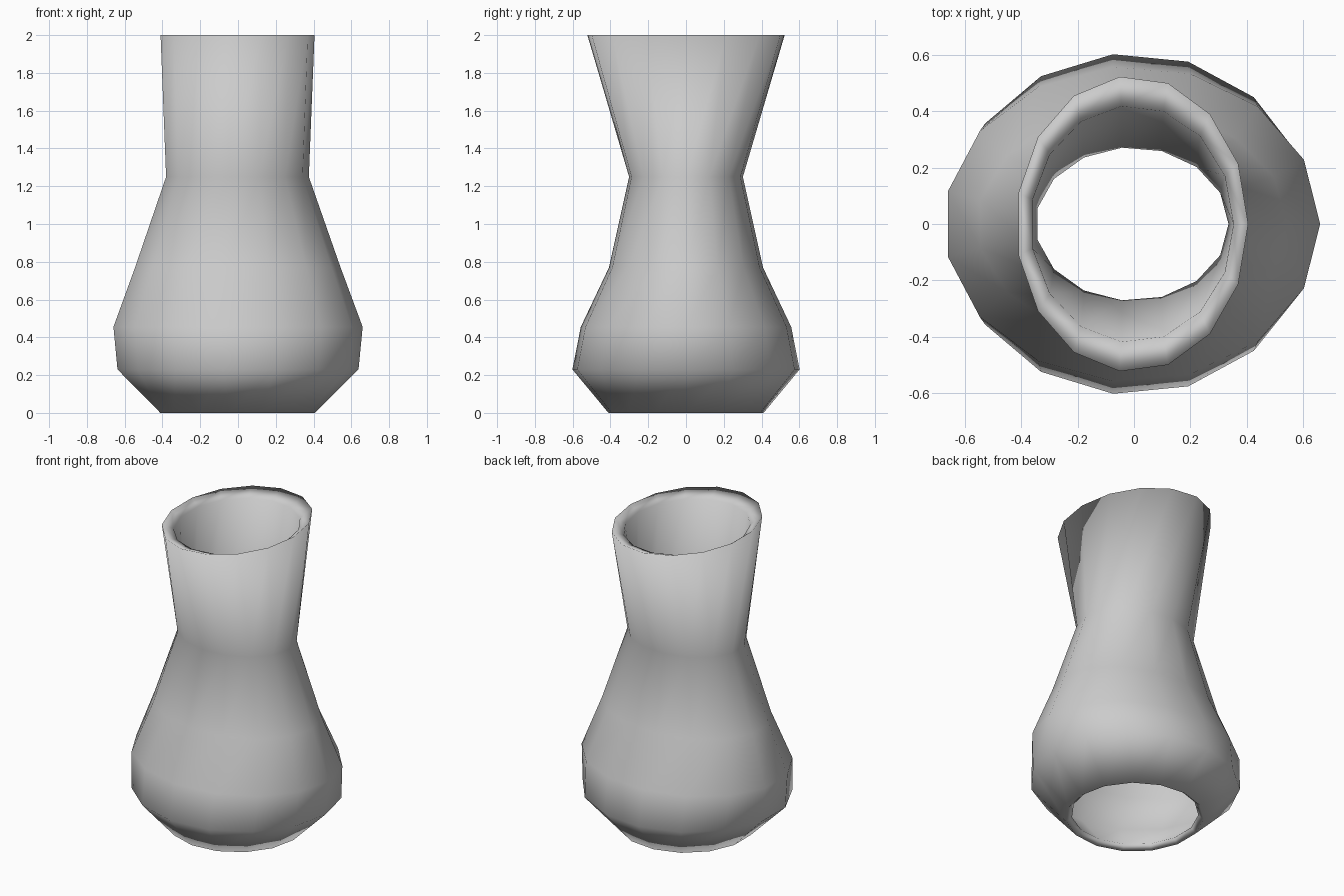
import bpy, bmesh
from math import cos, sin, tau

cube = bpy.data.objects.get("Cube")
if cube:
    bpy.data.objects.remove(cube)

SIDES = 15
CENTRE_X = -0.007

# Elliptical sections: half width, half depth, height
OUTER = [(0.413, 0.413, 0), (0.645, 0.605, 0.23), (0.667, 0.56, 0.455),
         (0.55, 0.41, 0.77), (0.382, 0.303, 1.25), (0.412, 0.525, 2)]
INNER = [(0.36, 0.42, 1.96), (0.342, 0.272, 1.25), (0.51, 0.375, 0.77),
         (0.63, 0.52, 0.45), (0.605, 0.565, 0.245), (0.38, 0.38, 0.03)]


def add_ring(bm, half_x, half_y, z):
    """One closed elliptical loop of vertices."""
    angles = [tau * i / SIDES for i in range(SIDES)]
    return [bm.verts.new((CENTRE_X + half_x * cos(a), half_y * sin(a), z))
            for a in angles]


# Grey finish
grey = bpy.data.materials.new("plain grey")
grey.use_nodes = True
color = (0.6, 0.6, 0.6, 1)
grey.diffuse_color = color
grey.node_tree.nodes["Principled BSDF"].inputs["Base Color"].default_value = color

# Open-ended vase wall: up the outside, over the rim, down the inside
bm = bmesh.new()
rings = [add_ring(bm, *section) for section in OUTER + INNER]
for low, high in zip(rings, rings[1:] + rings[:1]):
    for i in range(SIDES):
        j = (i + 1) % SIDES
        bm.faces.new((low[i], low[j], high[j], high[i])).smooth = True
bmesh.ops.recalc_face_normals(bm, faces=bm.faces)

mesh = bpy.data.meshes.new("vase_body")
bm.to_mesh(mesh)
bm.free()
mesh.materials.append(grey)
vase = bpy.data.objects.new("vase_body", mesh)
bpy.context.collection.objects.link(vase)
